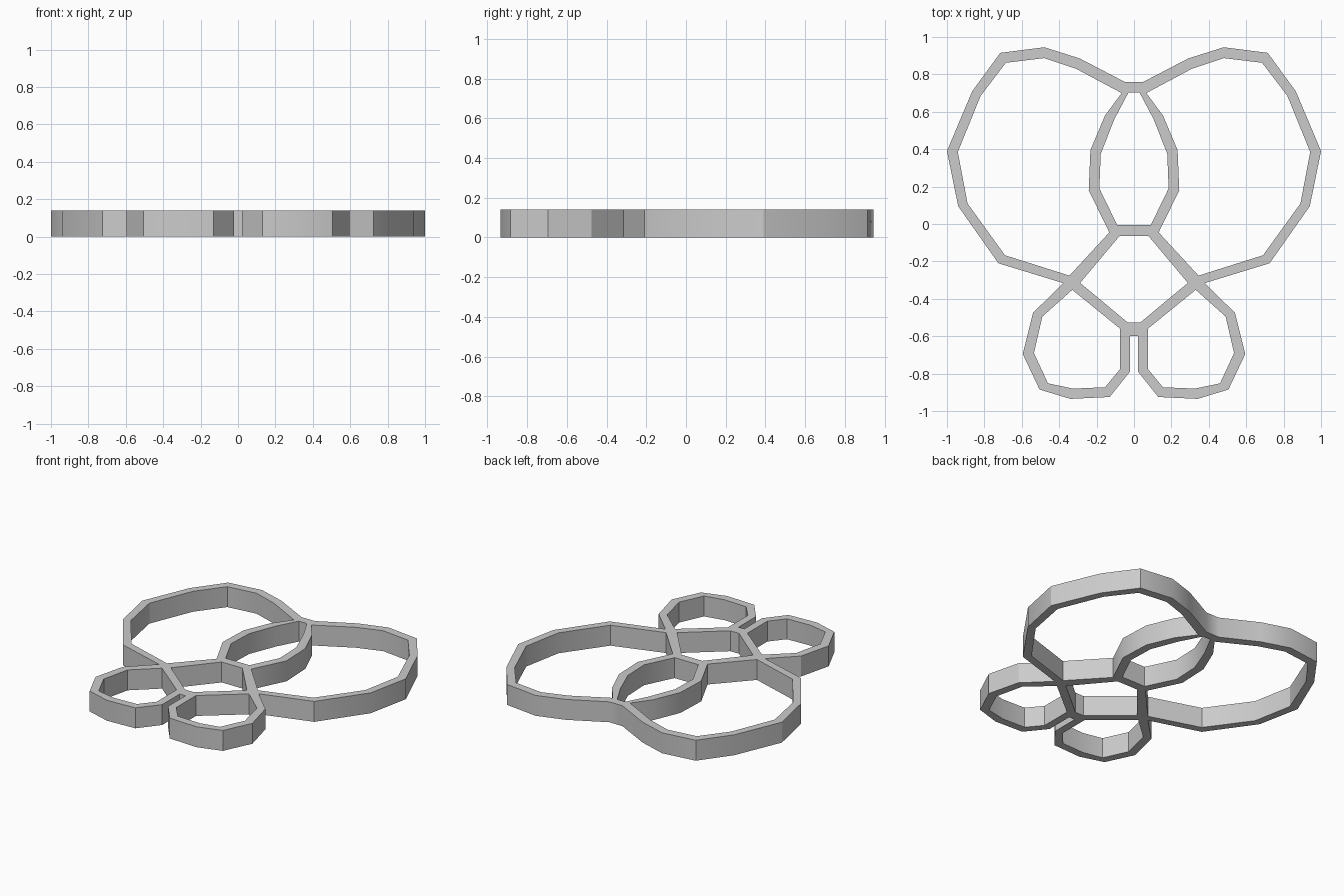
import bpy, bmesh, math

if "Cube" in bpy.data.objects:
    bpy.data.objects.remove(bpy.data.objects["Cube"])

HEIGHT = 0.14

# right half of the outer wall, top to bottom
outline = [(0.05, 0.76), (0.29, 0.885), (0.48, 0.945), (0.715, 0.915), (0.865, 0.71),
           (1.0, 0.39), (0.94, 0.095), (0.725, -0.21), (0.378, -0.316), (0.54, -0.475),
           (0.595, -0.695), (0.505, -0.885), (0.34, -0.935), (0.13, -0.925),
           (0.022, -0.79), (0.022, -0.60)]
# openings that sit on the centre line (right halves)
head_hole = [(0.03, 0.702), (0.105, 0.56), (0.178, 0.375), (0.185, 0.19), (0.09, -0.005)]
body_hole = [(0.078, -0.065), (0.288, -0.315), (0.033, -0.527)]
# openings repeated on both sides
upper_wing = [(0.066, 0.70), (0.31, 0.83), (0.48, 0.887), (0.685, 0.862), (0.82, 0.685),
              (0.942, 0.385), (0.89, 0.11), (0.69, -0.167), (0.345, -0.276),
              (0.132, -0.045), (0.242, 0.18), (0.233, 0.395), (0.155, 0.58)]
lower_wing = [(0.33, -0.352), (0.49, -0.495), (0.535, -0.69), (0.46, -0.852),
              (0.325, -0.88), (0.155, -0.873), (0.074, -0.775), (0.074, -0.56)]


def flip(points):
    return [(-x, y) for x, y in reversed(points)]


# filled flat curve: outer loop minus the openings
curve = bpy.data.curves.new("butterfly_cutter", 'CURVE')
curve.dimensions = '2D'
curve.fill_mode = 'BOTH'
curve.extrude = HEIGHT / 2


def add_loop(points):
    s = curve.splines.new('POLY')
    s.points.add(len(points) - 1)
    for p, (x, y) in zip(s.points, points):
        p.co = (x, y, 0, 1)
    s.use_cyclic_u = True


for half in (outline, head_hole, body_hole):
    add_loop(half + flip(half))
for hole in (upper_wing, lower_wing):
    add_loop(hole)
    add_loop(flip(hole))

obj = bpy.data.objects.new("butterfly_cutter", curve)
bpy.context.collection.objects.link(obj)
bpy.context.view_layer.objects.active = obj
obj.select_set(True)
bpy.ops.object.convert(target='MESH')
obj = bpy.context.object

# weld the caps to the walls and stand it on the floor
bm = bmesh.new()
bm.from_mesh(obj.data)
bmesh.ops.remove_doubles(bm, verts=bm.verts, dist=0.0005)
bmesh.ops.translate(bm, verts=bm.verts, vec=(0, 0, HEIGHT / 2))
bmesh.ops.recalc_face_normals(bm, faces=bm.faces)
bm.to_mesh(obj.data)
bm.free()
bpy.ops.object.shade_smooth_by_angle(angle=math.radians(30))
